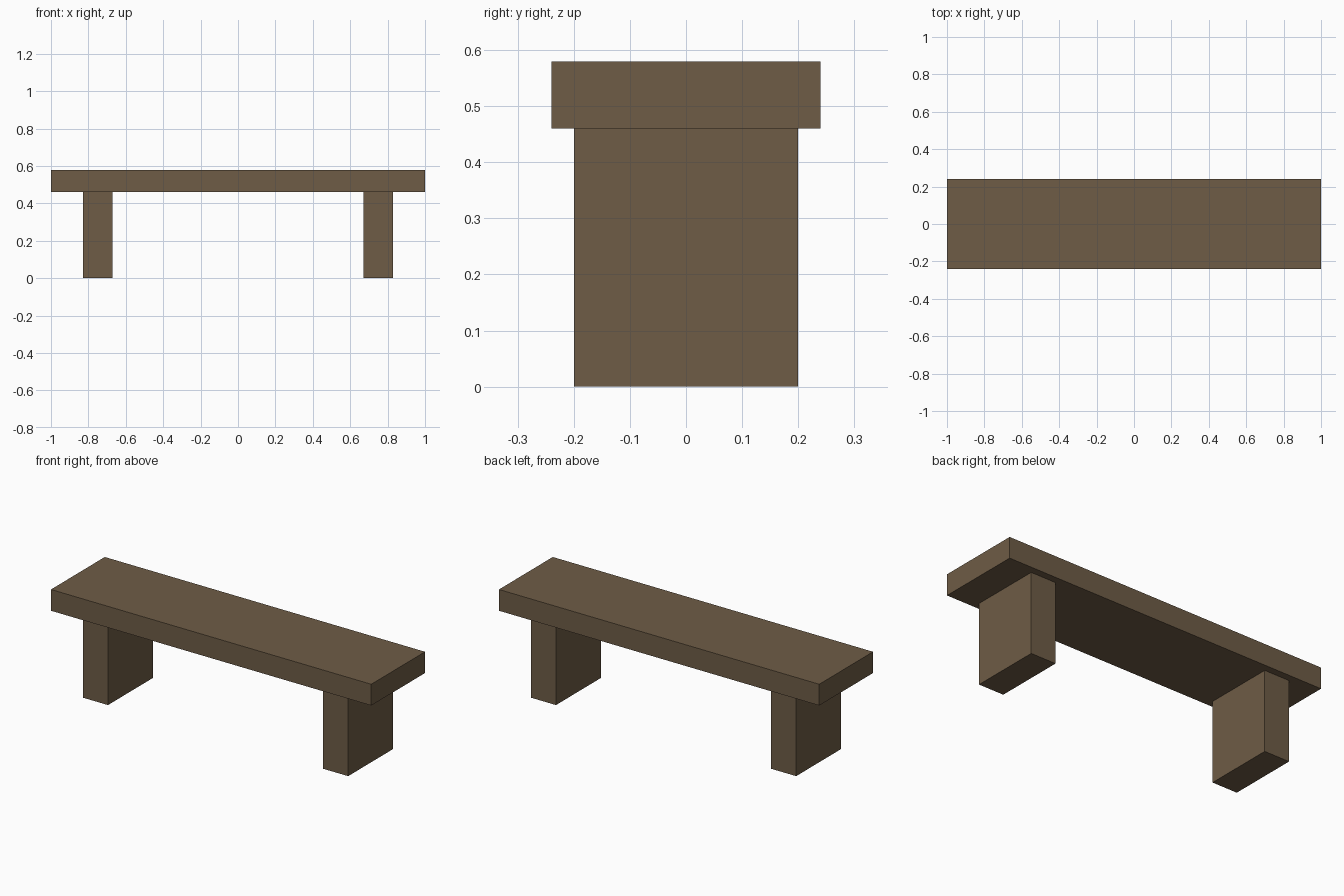
import bpy

# Remove the default cube
default = bpy.data.objects.get("Cube")
if default:
    bpy.data.objects.remove(default, do_unlink=True)

# Wood colour
wood = bpy.data.materials.new("brown_wood")
wood.use_nodes = True
colour = (0.156, 0.107, 0.061, 1.0)
wood.diffuse_color = colour
wood.node_tree.nodes["Principled BSDF"].inputs["Base Color"].default_value = colour

LEG_HEIGHT = 0.46
SEAT_THICKNESS = 0.12


def box(name, size, x, bottom):
    """Flat-shaded box of the given size, standing at height bottom."""
    bpy.ops.mesh.primitive_cube_add(size=1, location=(x, 0, bottom + size[2] / 2))
    obj = bpy.context.object
    obj.name = name
    obj.scale = size
    bpy.ops.object.transform_apply(location=False, rotation=False, scale=True)
    obj.data.materials.append(wood)
    return obj


# Seat plank
box("seat", (2.0, 0.48, SEAT_THICKNESS), 0, LEG_HEIGHT)

# Slab legs, mirrored left and right
for name, side in (("left_leg", 1), ("right_leg", -1)):
    box(name, (0.156, 0.4, LEG_HEIGHT), side * 0.75, 0)
